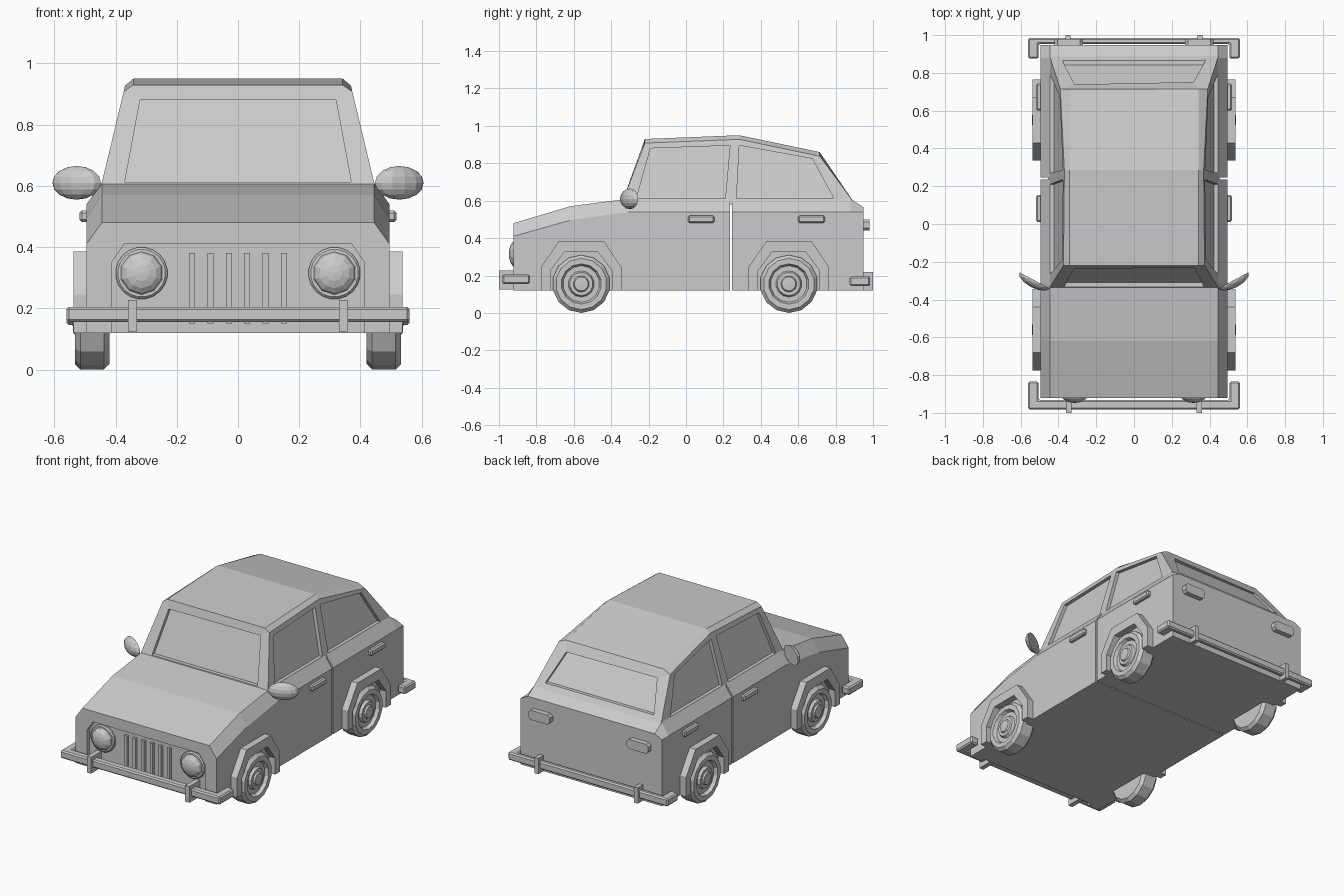
import bpy, bmesh, math
from mathutils import Vector, Matrix

if "Cube" in bpy.data.objects:
    bpy.data.objects.remove(bpy.data.objects["Cube"])


def finish(name, bm):
    bmesh.ops.recalc_face_normals(bm, faces=bm.faces)
    me = bpy.data.meshes.new(name)
    bm.to_mesh(me)
    bm.free()
    ob = bpy.data.objects.new(name, me)
    bpy.context.collection.objects.link(ob)
    return ob


def mirror_x(ob):
    m = ob.modifiers.new("Mirror", 'MIRROR')
    m.use_axis[0] = True
    return ob


def bevel(ob, width):
    m = ob.modifiers.new("Bevel", 'BEVEL')
    m.width, m.segments = width, 1
    return ob


def prism(name, pts, vec):
    """Polygon of 3D points extruded along vec."""
    bm = bmesh.new()
    f = bm.faces.new([bm.verts.new(p) for p in pts])
    ext = bmesh.ops.extrude_face_region(bm, geom=[f], use_keep_orig=True)
    bmesh.ops.translate(bm, vec=vec, verts=[g for g in ext["geom"] if isinstance(g, bmesh.types.BMVert)])
    return finish(name, bm)


def box(name, x0, x1, y0, y1, z0, z1):
    return prism(name, [(x0, y0, z0), (x1, y0, z0), (x1, y1, z0), (x0, y1, z0)], (0, 0, z1 - z0))


def loft(name, rings):
    bm = bmesh.new()
    vs = [[bm.verts.new(p) for p in r] for r in rings]
    n = len(vs[0])
    for a, b in zip(vs, vs[1:]):
        for i in range(n):
            bm.faces.new((a[i], a[(i + 1) % n], b[(i + 1) % n], b[i]))
    bm.faces.new(vs[0])
    bm.faces.new(vs[-1])
    return finish(name, bm)


def lathe(name, prof, n, axis, loc):
    """Spin (radius, offset) points about the x or y axis through loc."""
    bm = bmesh.new()
    rings = []
    for r, t in prof:
        ring = []
        for i in range(n):
            a = 2 * math.pi * (i + 0.5) / n
            c, s = r * math.cos(a), r * math.sin(a)
            p = (t, c, s) if axis == 'x' else (c, t, s)
            ring.append(bm.verts.new(Vector(p) + Vector(loc)))
        rings.append(ring)
    for a, b in zip(rings, rings[1:]):
        for i in range(n):
            bm.faces.new((a[i], a[(i + 1) % n], b[(i + 1) % n], b[i]))
    bm.faces.new(rings[0])
    bm.faces.new(rings[-1])
    return finish(name, bm)


def cut(ob, cutter):
    m = ob.modifiers.new("Cut", 'BOOLEAN')
    m.operation, m.solver, m.object = 'DIFFERENCE', 'EXACT', cutter
    cutter.hide_render = True
    cutter.hide_set(True)


# Lower body in two halves with a thin seam between
def section(y, zs, zt):
    half = [(0.495, 0.12), (0.495, zs), (0.445, zt)]
    return [(x, y, z) for x, z in half] + [(-x, y, z) for x, z in reversed(half)]


front_body = loft("front_body", [section(*s) for s in (
    (-0.922, 0.41, 0.48), (-0.62, 0.495, 0.57), (-0.31, 0.54, 0.61), (0.236, 0.54, 0.61))])
loft("rear_body", [section(*s) for s in (
    (0.246, 0.54, 0.61), (0.88, 0.54, 0.61), (0.948, 0.54, 0.565))])

# Recessed grille panel
panel = [(0.413, 0.10), (0.413, 0.35), (0.37, 0.412)]
panel = panel + [(-x, z) for x, z in reversed(panel)]
cut(front_body, prism("grille_cutter", [(x, -0.895, z) for x, z in panel], (0, -0.2, 0)))

# Grille bars and headlights
for i in range(6):
    x = -0.15 + 0.06 * i
    box("grille_bar", x - 0.01, x + 0.01, -0.912, -0.88, 0.15, 0.38)
dome = [(0.07 * math.cos(a), -0.912 - 0.035 * math.sin(a))
        for a in (math.radians(d) for d in (0, 22, 45, 68, 88))]
mirror_x(lathe("headlight_ring", [(0.085, -0.88), (0.085, -0.905), (0.078, -0.912), (0.06, -0.912)],
               20, 'y', (0.315, 0, 0.315)))
mirror_x(lathe("headlight", [(0.07, -0.89)] + dome, 10, 'y', (0.315, 0, 0.315)))


# Cabin: tilted side planes, chamfered roof edge
def side_x(z):
    return 0.445 - 0.24 * (z - 0.61)


def wind_y(z):
    return -0.335 + 0.36 * (z - 0.61)


def rear_y(z):
    return 0.885 - 0.69 * (z - 0.61)


def roof_section(base_y, y, z):
    lo = z - 0.022
    half = [(side_x(0.58), base_y, 0.58), (side_x(lo), y, lo), (0.342, y, z)]
    return half + [(-a, b, c) for a, b, c in reversed(half)]


cabin = loft("cabin", [roof_section(*s) for s in (
    (wind_y(0.58), -0.22, 0.93), (0.285, 0.285, 0.95), (rear_y(0.58), 0.715, 0.86))])

# Window recesses
side_windows = [
    [(-0.265, 0.612), (-0.19, 0.88), (0.235, 0.895), (0.21, 0.612)],
    [(0.27, 0.612), (0.285, 0.895), (0.675, 0.825), (0.79, 0.612)]]
for win in side_windows:
    for s in (1, -1):
        cut(cabin, prism("side_window_cutter",
                         [(s * (side_x(z) - 0.022), y, z) for y, z in win], (s * 0.2, 0, 0)))
cut(cabin, prism("windshield_cutter", [(x, wind_y(z) + 0.025, z) for x, z in (
    (-0.37, 0.612), (-0.32, 0.88), (0.32, 0.88), (0.37, 0.612))], (0, -0.2, 0)))
cut(cabin, prism("rear_window_cutter", [(x, rear_y(z) - 0.025, z) for x, z in (
    (-0.38, 0.635), (-0.315, 0.805), (0.315, 0.805), (0.38, 0.635))], (0, 0.2, 0)))

# Wheels and angular fender flares
tyre = [(0.10, 0.42), (0.137, 0.42), (0.155, 0.438), (0.155, 0.515), (0.137, 0.533), (0.108, 0.533),
        (0.098, 0.512), (0.07, 0.512), (0.062, 0.528), (0.043, 0.528), (0.037, 0.538), (0.01, 0.54)]
arch = [(0.215, 0.12), (0.215, 0.245), (0.12, 0.385), (-0.12, 0.385), (-0.215, 0.245), (-0.215, 0.12),
        (-0.165, 0.12), (-0.165, 0.225), (-0.09, 0.325), (0.09, 0.325), (0.165, 0.225), (0.165, 0.12)]
for tag, y in (("front", -0.56), ("rear", 0.55)):
    mirror_x(lathe(tag + "_wheel", tyre, 14, 'x', (0, y, 0.155)))
    mirror_x(prism(tag + "_fender", [(0.48, y + a, z) for a, z in arch], (0.057, 0, 0)))


# Bumpers wrapping round the corners, with clips
def bumper(name, outer, inner, leg, z0, z1):
    half = [(0.56, outer), (0.56, leg), (0.505, leg), (0.505, inner)]
    pts = half + [(-x, y) for x, y in reversed(half)]
    bevel(prism(name, [(x, y, z0) for x, y in pts], (0, 0, z1 - z0)), 0.008)


bumper("front_bumper", -0.982, -0.932, -0.835, 0.155, 0.205)
bumper("rear_bumper", 0.985, 0.953, 0.875, 0.145, 0.195)
mirror_x(box("front_bumper_clip", 0.33, 0.36, -1.0, -0.89, 0.125, 0.228))
mirror_x(box("rear_bumper_clip", 0.335, 0.362, 0.94, 1.0, 0.12, 0.22))

# Tail lights and door handles
lamp = [(0.27, 0.455), (0.285, 0.44), (0.405, 0.44), (0.42, 0.455),
        (0.42, 0.485), (0.405, 0.50), (0.285, 0.50), (0.27, 0.485)]
mirror_x(prism("tail_light", [(x, 0.94, z) for x, z in lamp], (0, 0.04, 0)))
for y in (0.01, 0.60):
    mirror_x(bevel(box("door_handle", 0.48, 0.518, y, y + 0.143, 0.482, 0.52), 0.008))

# Wing mirrors: half ellipsoids with a flat back
bm = bmesh.new()
bmesh.ops.create_uvsphere(bm, u_segments=12, v_segments=8, radius=1.0)
cutres = bmesh.ops.bisect_plane(bm, geom=bm.verts[:] + bm.edges[:] + bm.faces[:], dist=1e-4,
                                plane_co=(0, 0, 0), plane_no=(0, 1, 0), clear_outer=True)
bmesh.ops.holes_fill(bm, edges=[e for e in bm.edges if e.is_boundary])
bmesh.ops.transform(bm, verts=bm.verts, matrix=Matrix.Translation((0.527, -0.298, 0.61))
                    @ Matrix.Rotation(math.radians(28), 4, 'Z')
                    @ Matrix.Diagonal((0.09, 0.04, 0.055, 1)))
mirror_x(finish("wing_mirror", bm))
